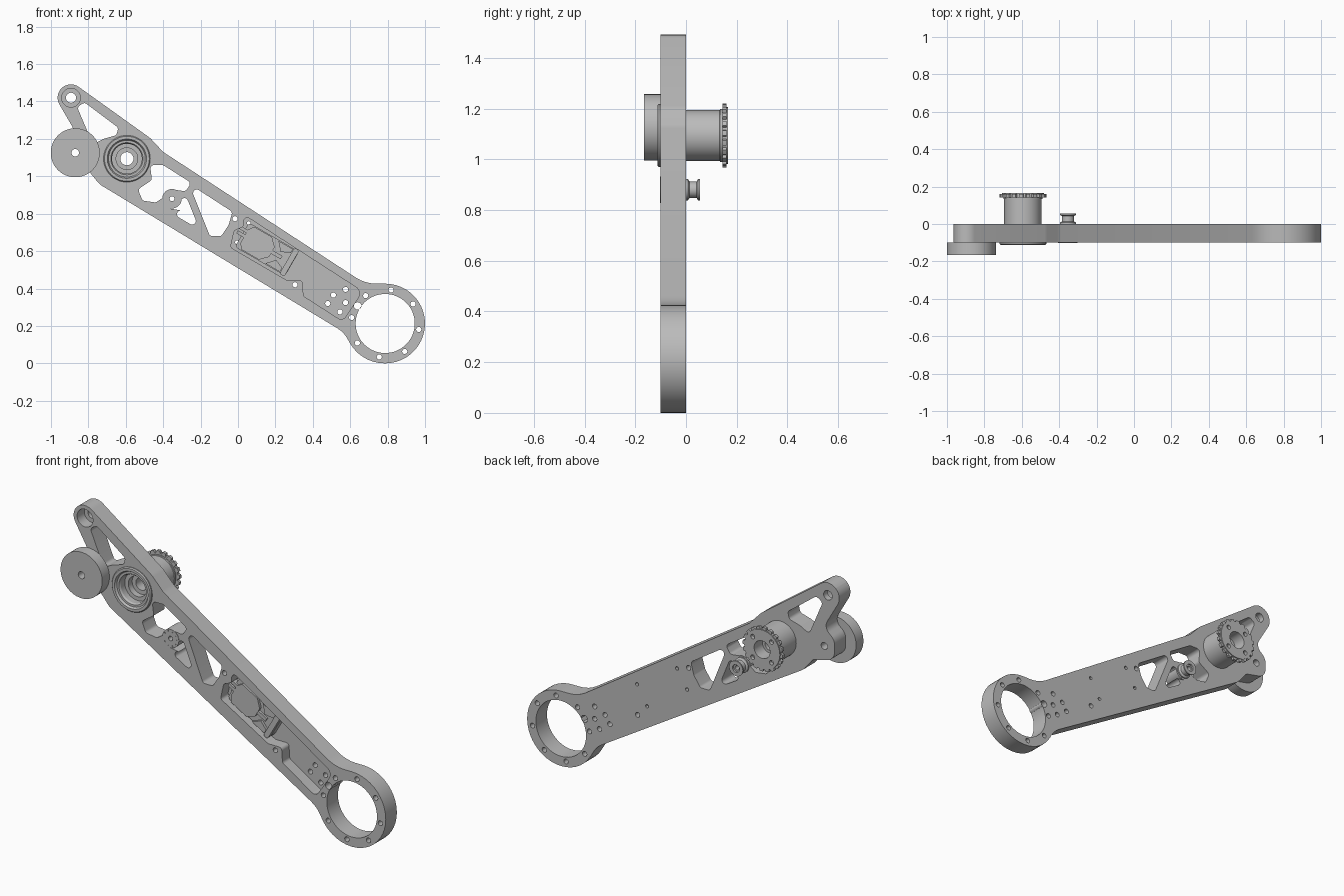
import bpy, bmesh, math
from math import cos, sin, tan, pi, radians
from mathutils import Vector, Matrix

if "Cube" in bpy.data.objects:
    bpy.data.objects.remove(bpy.data.objects["Cube"], do_unlink=True)

gray = bpy.data.materials.new("machined gray")
gray.use_nodes = True
gray.diffuse_color = (0.5, 0.5, 0.5, 1)
gray.node_tree.nodes["Principled BSDF"].inputs["Base Color"].default_value = gray.diffuse_color


def finish(name, mesh):
    """Weld, orient, colour and smooth a mesh, then link it."""
    bm = bmesh.new()
    bm.from_mesh(mesh)
    bmesh.ops.remove_doubles(bm, verts=bm.verts, dist=0.00005)
    bmesh.ops.recalc_face_normals(bm, faces=bm.faces)
    bm.to_mesh(mesh)
    bm.free()
    mesh.materials.clear()
    mesh.materials.append(gray)
    ob = bpy.data.objects.new(name, mesh)
    bpy.context.collection.objects.link(ob)
    bpy.ops.object.select_all(action="DESELECT")
    ob.select_set(True)
    bpy.context.view_layer.objects.active = ob
    bpy.ops.object.shade_smooth_by_angle(angle=radians(30))
    return ob


def circle(c, r, n=40):
    return [(c[0] + r * cos(2 * pi * i / n), c[1] + r * sin(2 * pi * i / n)) for i in range(n)]


def hole_ring(c, radius, count, r, start=0, n=14):
    return [circle((c[0] + radius * cos(start + 2 * pi * i / count),
                    c[1] + radius * sin(start + 2 * pi * i / count)), r, n) for i in range(count)]


def rounded(points, radius=0.02):
    """Polygon with each corner replaced by an arc; a third value sets its radius."""
    out = []
    for i, p in enumerate(points):
        r = p[2] if len(p) > 2 else radius
        here = Vector(p[:2])
        u = (Vector(points[i - 1][:2]) - here).normalized()
        v = (Vector(points[(i + 1) % len(points)][:2]) - here).normalized()
        half = u.angle(v) / 2
        mid = here + (u + v).normalized() * r / sin(half)
        a, b = (here + d * r / tan(half) - mid for d in (u, v))
        sweep = -a.angle_signed(b)
        steps = max(2, int(abs(sweep) / radians(8)))
        for k in range(steps + 1):
            q = mid + Matrix.Rotation(sweep * k / steps, 2) @ a
            if not out or (q - Vector(out[-1])).length > 0.0005:
                out.append(tuple(q))
    return out


def plate(name, loops, front, back):
    """Flat part in the XZ plane; inner loops become holes."""
    cu = bpy.data.curves.new(name, "CURVE")
    cu.dimensions, cu.fill_mode = "2D", "BOTH"
    cu.extrude = (back - front) / 2
    for loop in loops:
        sp = cu.splines.new("POLY")
        sp.points.add(len(loop) - 1)
        for pt, (x, z) in zip(sp.points, loop):
            pt.co = (x, z, 0, 1)
        sp.use_cyclic_u = True
    temp = bpy.data.objects.new(name, cu)
    mesh = bpy.data.meshes.new_from_object(temp)
    bpy.data.objects.remove(temp)
    mesh.transform(Matrix.Translation((0, (front + back) / 2, 0)) @ Matrix.Rotation(pi / 2, 4, "X"))
    mesh.name = name
    return finish(name, mesh)


def lathe(name, c, profile, n=48):
    """Closed (radius, y) profile spun about a front-to-back axis."""
    bm = bmesh.new()
    rings = [[bm.verts.new((x, y, z)) for x, z in circle(c, r, n)] for r, y in profile]
    for i, ring in enumerate(rings):
        prev = rings[i - 1]
        for k in range(n):
            bm.faces.new((prev[k - 1], prev[k], ring[k], ring[k - 1]))
    mesh = bpy.data.meshes.new(name)
    bm.to_mesh(mesh)
    bm.free()
    return finish(name, mesh)


# Main pivot points in the XZ plane
RING, LUG, ROLLER = (0.787, 0.213), (-0.893, 1.42), (-0.87, 1.126)
HUB, IDLER = (-0.594, 1.094), (-0.353, 0.88)
FRONT, FLOOR, BACK = -0.1, -0.035, 0

outline = rounded([
    (-0.984, 1.434, 0.072), (-0.899, 1.512, 0.072), (-0.47, 1.205, 0.1), (-0.4, 1.13, 0.1),
    (0.68, 0.426, 0.2), (1, 0.426, 0.213), (1, 0, 0.213), (0.66, 0, 0.213),
    (0.565, 0.167, 0.15), (-0.74, 0.957, 0.08), (-0.8, 1.03, 0.03),
    (-0.935, 1.06, 0.06), (-0.935, 1.175, 0.06), (-0.868, 1.235, 0.05)])

# Lightening windows
windows = [rounded(w) for w in (
    [(-0.86, 1.37), (-0.82, 1.395), (-0.64, 1.26), (-0.65, 1.22), (-0.72, 1.2), (-0.775, 1.17)],
    [(-0.47, 1.06), (-0.4, 1.06), (-0.25, 0.965), (-0.28, 0.92), (-0.355, 0.93), (-0.41, 0.88),
     (-0.44, 0.86), (-0.51, 0.87), (-0.535, 0.93), (-0.46, 0.98)],
    [(-0.41, 0.835), (-0.35, 0.825), (-0.28, 0.9), (-0.205, 0.715)],
    [(-0.262, 0.96), (-0.03, 0.81), (-0.05, 0.74), (-0.09, 0.68), (-0.15, 0.68)])]

# Openings that run through the whole thickness
through = windows + [circle(RING, 0.158, 64), circle(ROLLER, 0.02, 20), circle(HUB, 0.09),
                     circle(IDLER, 0.013, 16), circle((0.64, 0.307), 0.02, 16)]
through += hole_ring(RING, 0.182, 8, 0.014, radians(80))
through += [circle(c, 0.014, 14) for c in ((-0.016, 0.773), (0.305, 0.42))]

pocket = rounded([(0.03, 0.795), (0.665, 0.385, 0.04), (0.56, 0.225, 0.03), (0.35, 0.36), (0.345, 0.445),
                  (0.26, 0.445), (-0.04, 0.62), (-0.02, 0.71), (0.03, 0.73)])
pocket_holes = [circle(c, 0.014, 14) for c in (
    (0.575, 0.395), (0.51, 0.365), (0.575, 0.325), (0.48, 0.32), (0.545, 0.275))]
servo_screws = [circle(c, 0.01, 12) for c in (
    (-0.006, 0.647), (0.057, 0.75), (0.308, 0.593), (0.245, 0.485))]

# Arm: pocketed front layer and closed back layer
plate("arm_front", [outline, pocket, circle(LUG, 0.05)] + through, FRONT, FLOOR)
plate("arm_back", [outline, circle(LUG, 0.027, 24)] + through + pocket_holes + servo_screws, FLOOR, BACK)

# Servo lying in the pocket, laid out along the arm
TILT = radians(-30)


def along(points):
    return [(0.155 + u * cos(TILT) - v * sin(TILT), 0.61 + u * sin(TILT) + v * cos(TILT)) for u, v in points]


def box(u, v, w, h):
    return along([(u - w / 2, v - h / 2), (u + w / 2, v - h / 2), (u + w / 2, v + h / 2), (u - w / 2, v + h / 2)])


plate("servo_body", [rounded(box(0, 0, 0.31, 0.15), 0.02)], -0.07, FLOOR)
plate("servo_cover", [along([(-0.12, -0.07), (-0.01, -0.07), (0.03, -0.03), (0.03, 0.03),
                             (-0.01, 0.07), (-0.12, 0.07), (-0.14, 0.04), (-0.14, -0.04)])], -0.085, -0.07)
plate("servo_end_cap", [rounded(box(0.138, 0, 0.03, 0.16), 0.012)], -0.09, FLOOR)
for side in (-1, 1):
    plate("servo_side_rib", [along([(0.03, side * 0.07), (0.12, side * 0.07), (0.12, side * 0.045),
                                   (0.07, side * 0.025)])], -0.085, -0.07)
    plate("servo_connector_pin", [box(-0.16, 0.015 + side * 0.014, 0.05, 0.018)], -0.08, -0.05)
plate("servo_bridge", [box(0.06, 0, 0.06, 0.02)], -0.082, -0.07)

# Bearing hub with rear drive drum
lathe("bearing_hub", HUB, [
    (0.125, -0.095), (0.125, -0.106), (0.12, -0.112), (0.105, -0.112), (0.098, -0.1), (0.086, -0.1),
    (0.08, -0.09), (0.08, -0.055), (0.058, -0.055), (0.058, -0.02), (0.035, -0.02), (0.035, 0.09),
    (0.05, 0.09), (0.05, 0.145), (0.104, 0.145), (0.104, 0.135), (0.1, 0.133), (0.1, -0.001), (0.088, -0.001),
    (0.088, -0.095)])
teeth, steps = 20, 8
rim = []
for i in range(teeth * steps):
    a = 2 * pi * i / (teeth * steps)
    r = 0.126 if i % steps < steps - 3 else 0.113
    rim.append((HUB[0] + r * cos(a), HUB[1] + r * sin(a)))
plate("toothed_flange", [rim, circle(HUB, 0.05)] + hole_ring(HUB, 0.083, 4, 0.013, pi / 4), 0.143, 0.16)
plate("flange_face", [circle(HUB, 0.112), circle(HUB, 0.05)] + hole_ring(HUB, 0.083, 4, 0.013, pi / 4), 0.16, 0.165)

# Rear idler spool and its front boss
lathe("idler_spool", IDLER, [
    (0.043, 0), (0.043, 0.007), (0.032, 0.014), (0.032, 0.042), (0.043, 0.048), (0.043, 0.055),
    (0.022, 0.055), (0.022, 0.045), (0.013, 0.045), (0.013, 0)], 32)
plate("idler_boss", [circle(IDLER, 0.052), circle(IDLER, 0.013, 16)], -0.098, -0.001)
plate("idler_boss_face", [circle(IDLER, 0.052), circle(IDLER, 0.013, 16)]
      + hole_ring(IDLER, 0.042, 10, 0.004, 0, 8), -0.102, -0.098)

# Front roller
lathe("roller", ROLLER, [(0.131, FRONT), (0.131, -0.165), (0.02, -0.165), (0.02, FRONT)], 56)
